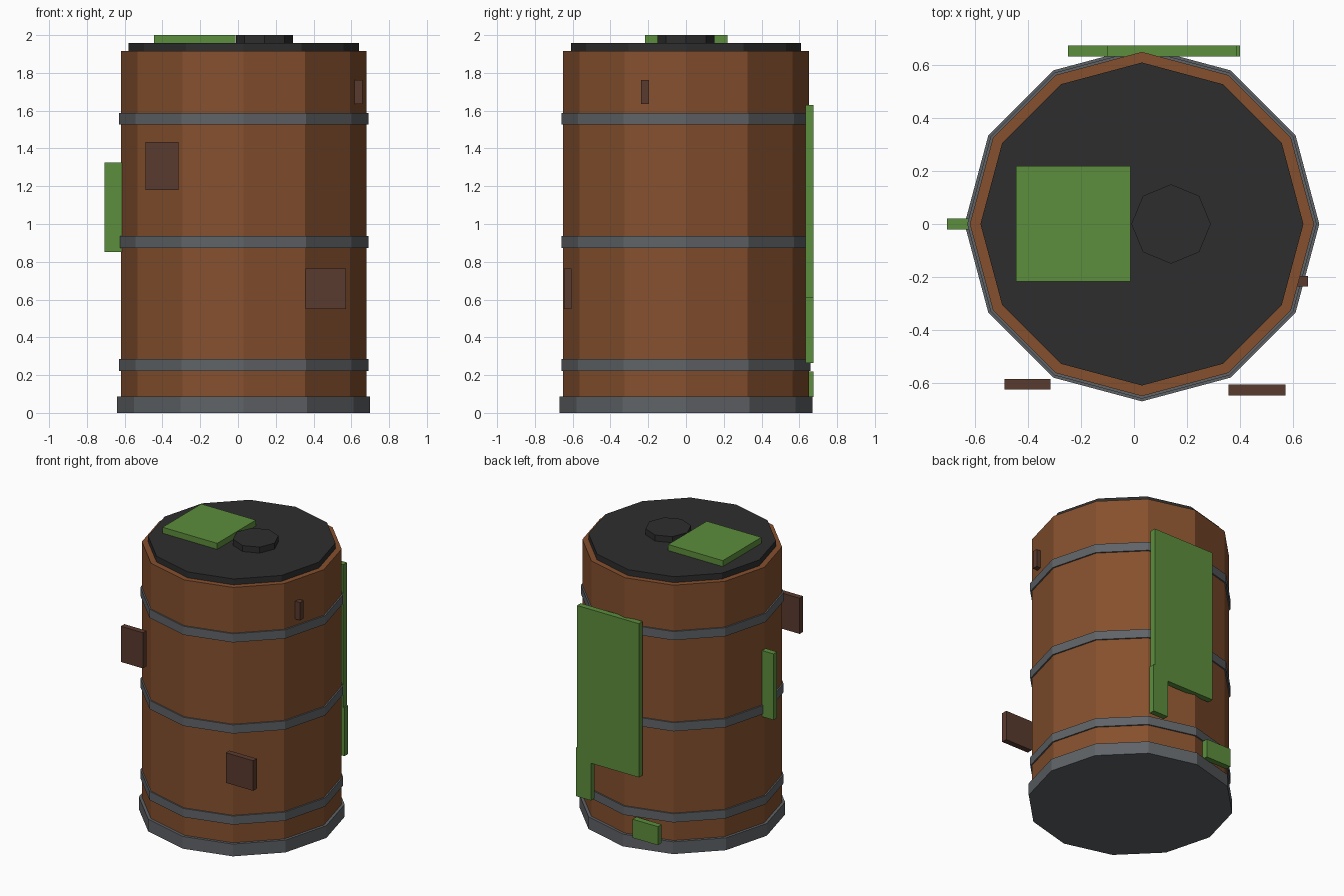
import bpy
import bmesh
from mathutils import Matrix, Vector

cube = bpy.data.objects.get("Cube")
if cube:
    bpy.data.objects.remove(cube, do_unlink=True)

AXIS_X = 0.03  # the barrel stands slightly off centre


def material(name, rgb):
    mat = bpy.data.materials.new(name)
    mat.use_nodes = True
    mat.diffuse_color = (*rgb, 1)
    bsdf = mat.node_tree.nodes["Principled BSDF"]
    bsdf.inputs["Base Color"].default_value = (*rgb, 1)
    bsdf.inputs["Roughness"].default_value = 0.9
    return mat


wood = material("barrel wood", (0.235, 0.08, 0.027))
metal = material("grey metal", (0.115, 0.125, 0.135))
dark = material("dark lid", (0.027, 0.027, 0.028))
moss = material("moss green", (0.107, 0.27, 0.045))
scrap = material("dark brown scrap", (0.102, 0.043, 0.028))


def finish(name, bm, mat):
    mesh = bpy.data.meshes.new(name)
    bm.to_mesh(mesh)
    bm.free()
    mesh.materials.append(mat)
    obj = bpy.data.objects.new(name, mesh)
    bpy.context.collection.objects.link(obj)
    return obj


def drum(name, mat, radius, z0, z1, x=AXIS_X, sides=12):
    """Flat-sided upright cylinder with a corner on +x."""
    bm = bmesh.new()
    bmesh.ops.create_cone(bm, cap_ends=True, segments=sides, radius1=radius,
                          radius2=radius, depth=z1 - z0,
                          matrix=Matrix.Translation((x, 0, (z0 + z1) / 2)))
    return finish(name, bm, mat)


def plate(name, mat, low, high):
    """Box between two opposite corners."""
    low, high = Vector(low), Vector(high)
    bm = bmesh.new()
    bmesh.ops.create_cube(bm, size=1,
                          matrix=Matrix.Translation((low + high) / 2)
                          @ Matrix.Diagonal((*(high - low), 1)))
    return finish(name, bm, mat)


# Barrel, base rim and hoops
drum("barrel_body", wood, 0.65, 0.01, 1.915)
drum("base_rim", metal, 0.67, 0, 0.088)
for label, z in (("lower", 0.253), ("middle", 0.905), ("upper", 1.557)):
    drum(label + "_hoop", metal, 0.66, z - 0.031, z + 0.031)

# Lid and its knob
drum("lid", dark, 0.61, 1.915, 1.957)
drum("lid_knob", dark, 0.15, 1.957, 2.0, x=0.14, sides=8)

# Moss patches
plate("lid_moss", moss, (-0.445, -0.217, 1.957), (-0.013, 0.22, 2.0))
plate("side_moss", moss, (-0.707, -0.02, 0.853), (-0.61, 0.02, 1.326))
BACK = (0.633, 0.675)
for label, x0, x1, z0, z1 in (("large", -0.10, 0.39, 0.53, 1.63),
                              ("hanging", 0.28, 0.40, 0.263, 0.61),
                              ("low", -0.25, -0.05, 0.085, 0.218)):
    plate("back_moss_" + label, moss, (x0, BACK[0], z0), (x1, BACK[1], z1))

# Loose scraps on the front and side
plate("upper_front_scrap", scrap, (-0.49, -0.625, 1.18), (-0.315, -0.585, 1.435))
plate("lower_front_scrap", scrap, (0.357, -0.647, 0.55), (0.573, -0.606, 0.765))
plate("small_side_scrap", scrap, (0.615, -0.237, 1.635), (0.658, -0.197, 1.763))
